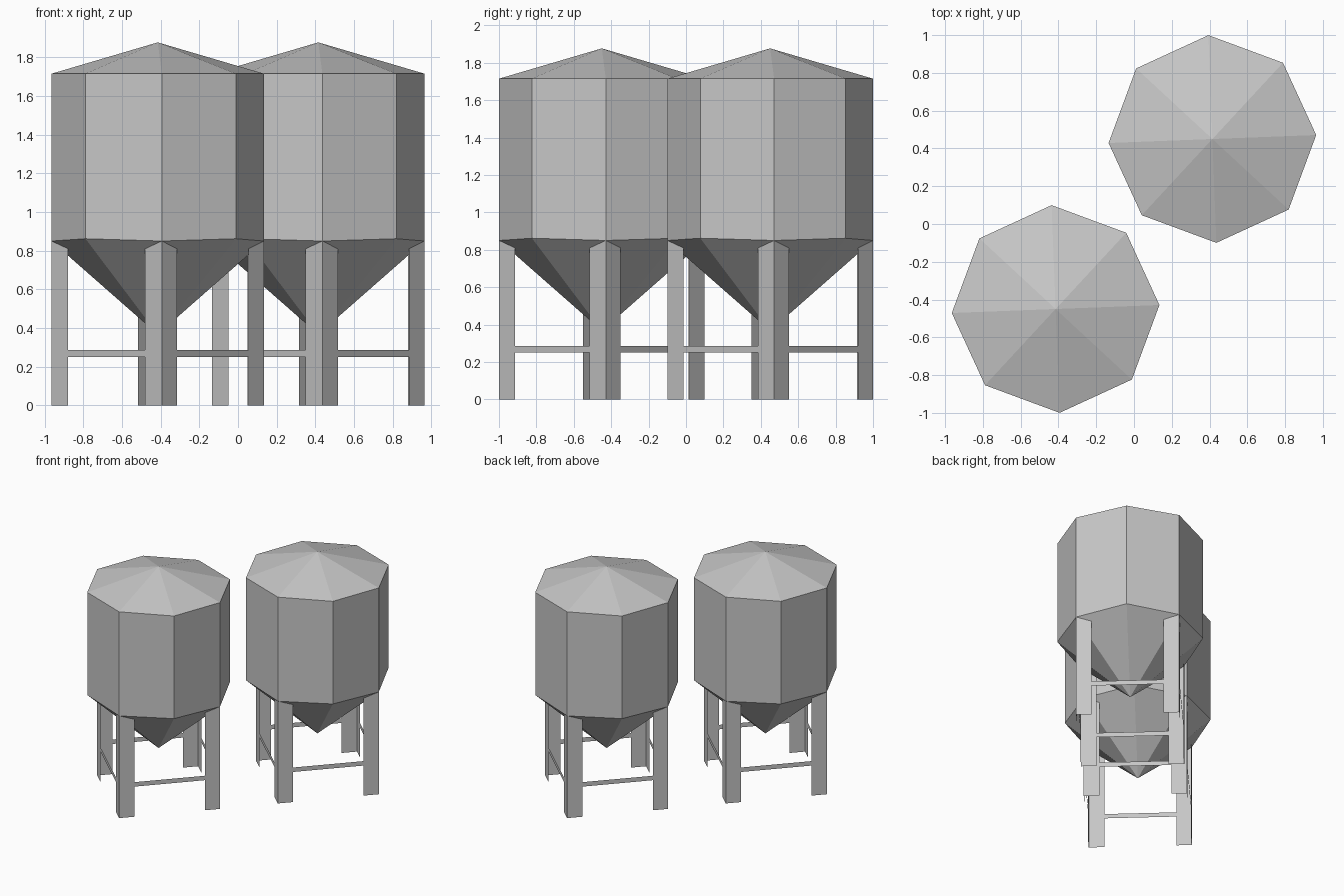
import bpy, bmesh, math
from mathutils import Vector, Matrix

if "Cube" in bpy.data.objects:
    bpy.data.objects.remove(bpy.data.objects["Cube"])

R = 0.55                      # corner radius of the octagon
TURN = math.radians(2.2)      # slight twist of each silo
EAVE, ROOF_TOP = 1.715, 1.877
RIM_LEG, RIM_FREE, TIP = 0.85, 0.862, 0.367
FLANGE, LEG_EDGE_Z = 0.083, 0.812
BRACE_LOW, BRACE_HIGH = 0.25, 0.287

grey = bpy.data.materials.new("galvanised grey")
grey.diffuse_color = (0.57, 0.57, 0.57, 1)
grey.use_nodes = True
grey.node_tree.nodes["Principled BSDF"].inputs["Base Color"].default_value = grey.diffuse_color


def make(name, polys, centre):
    """Build one flat-faced object from polygons, welding shared corners."""
    bm = bmesh.new()
    for poly in polys:
        bm.faces.new([bm.verts.new(p) for p in poly])
    bmesh.ops.remove_doubles(bm, verts=bm.verts, dist=1e-5)
    me = bpy.data.meshes.new(name)
    bm.to_mesh(me)
    bm.free()
    me.materials.append(grey)
    ob = bpy.data.objects.new(name, me)
    ob.matrix_world = Matrix.Translation(centre) @ Matrix.Rotation(TURN, 4, 'Z')
    bpy.context.collection.objects.link(ob)


def ring(z_even, z_odd):
    return [Vector((R * math.cos(i * math.pi / 4), R * math.sin(i * math.pi / 4),
                    z_odd if i % 2 else z_even)) for i in range(8)]


def at(p, z):
    return Vector((p.x, p.y, z))


for side, centre in (("left", (-0.415, -0.45, 0)), ("right", (0.415, 0.45, 0))):
    top, rim = ring(EAVE, EAVE), ring(RIM_LEG, RIM_FREE)
    pairs = [(i, (i + 1) % 8) for i in range(8)]

    # Tank shell: roof cone, straight wall, hopper cone
    make(side + "_roof", [(top[a], top[b], Vector((0, 0, ROOF_TOP))) for a, b in pairs], centre)
    make(side + "_wall", [(rim[a], rim[b], top[b], top[a]) for a, b in pairs], centre)
    make(side + "_hopper", [(rim[b], rim[a], Vector((0, 0, TIP))) for a, b in pairs], centre)

    for k in range(4):
        spin = Matrix.Rotation(k * math.pi / 2, 3, 'Z')
        corner = spin @ Vector((R, 0, 0))
        nxt = spin @ Vector((R - FLANGE, FLANGE, 0))
        prev = spin @ Vector((R - FLANGE, -FLANGE, 0))

        # Angle-section leg, its top cut to the hopper slope
        make(f"{side}_leg_{k + 1}", [
            (at(corner, 0), at(nxt, 0), at(nxt, LEG_EDGE_Z), at(corner, RIM_LEG)),
            (at(prev, 0), at(corner, 0), at(corner, RIM_LEG), at(prev, LEG_EDGE_Z))], centre)

        # Flat brace to the next leg
        end = spin @ Vector((FLANGE, R - FLANGE, 0))
        make(f"{side}_brace_{k + 1}", [
            (at(nxt, BRACE_LOW), at(end, BRACE_LOW),
             at(end, BRACE_HIGH), at(nxt, BRACE_HIGH))], centre)
